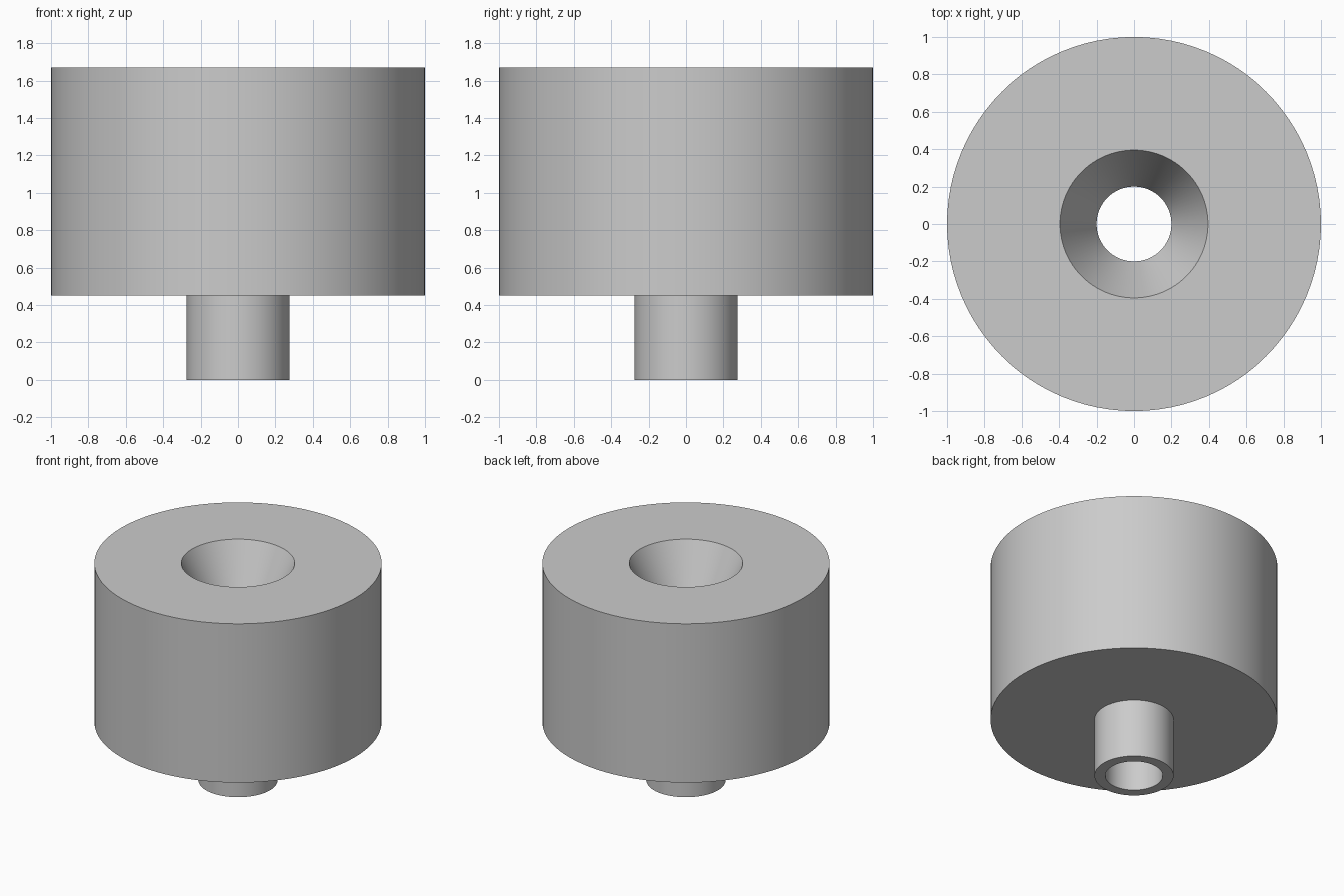
import bpy, bmesh, math

cube = bpy.data.objects.get("Cube")
if cube:
    bpy.data.objects.remove(cube)

# One plain grey
grey = bpy.data.materials.new("plain grey")
grey.use_nodes = True
color = (0.6, 0.6, 0.6, 1)
grey.diffuse_color = color
grey.node_tree.nodes["Principled BSDF"].inputs["Base Color"].default_value = color

TOP, SHOULDER = 1.67, 0.45
BODY_R, STEM_R, BORE_R, MOUTH_R = 1.0, 0.275, 0.2, 0.395
CONE_DEPTH = 0.4


def lathe(name, profile, steps=96):
    """Spin a closed (radius, height) profile around z."""
    bm = bmesh.new()
    verts = [bm.verts.new((r, 0, z)) for r, z in profile]
    edges = [bm.edges.new((a, b)) for a, b in zip(verts, verts[1:] + verts[:1])]
    bmesh.ops.spin(bm, geom=verts + edges, axis=(0, 0, 1), cent=(0, 0, 0),
                   angle=math.tau, steps=steps, use_merge=True)
    bmesh.ops.remove_doubles(bm, verts=bm.verts, dist=1e-5)
    bmesh.ops.recalc_face_normals(bm, faces=bm.faces)
    mesh = bpy.data.meshes.new(name)
    bm.to_mesh(mesh)
    bm.free()
    mesh.materials.append(grey)
    obj = bpy.data.objects.new(name, mesh)
    bpy.context.collection.objects.link(obj)
    bpy.ops.object.select_all(action='DESELECT')
    obj.select_set(True)
    bpy.context.view_layer.objects.active = obj
    bpy.ops.object.shade_smooth_by_angle(angle=math.radians(20))
    return obj


# Stepped bushing: wide body, narrow stem, through bore with a conical mouth
lathe("stepped_bushing", [
    (BORE_R, 0), (STEM_R, 0), (STEM_R, SHOULDER), (BODY_R, SHOULDER),
    (BODY_R, TOP), (MOUTH_R, TOP), (BORE_R, TOP - CONE_DEPTH),
])
